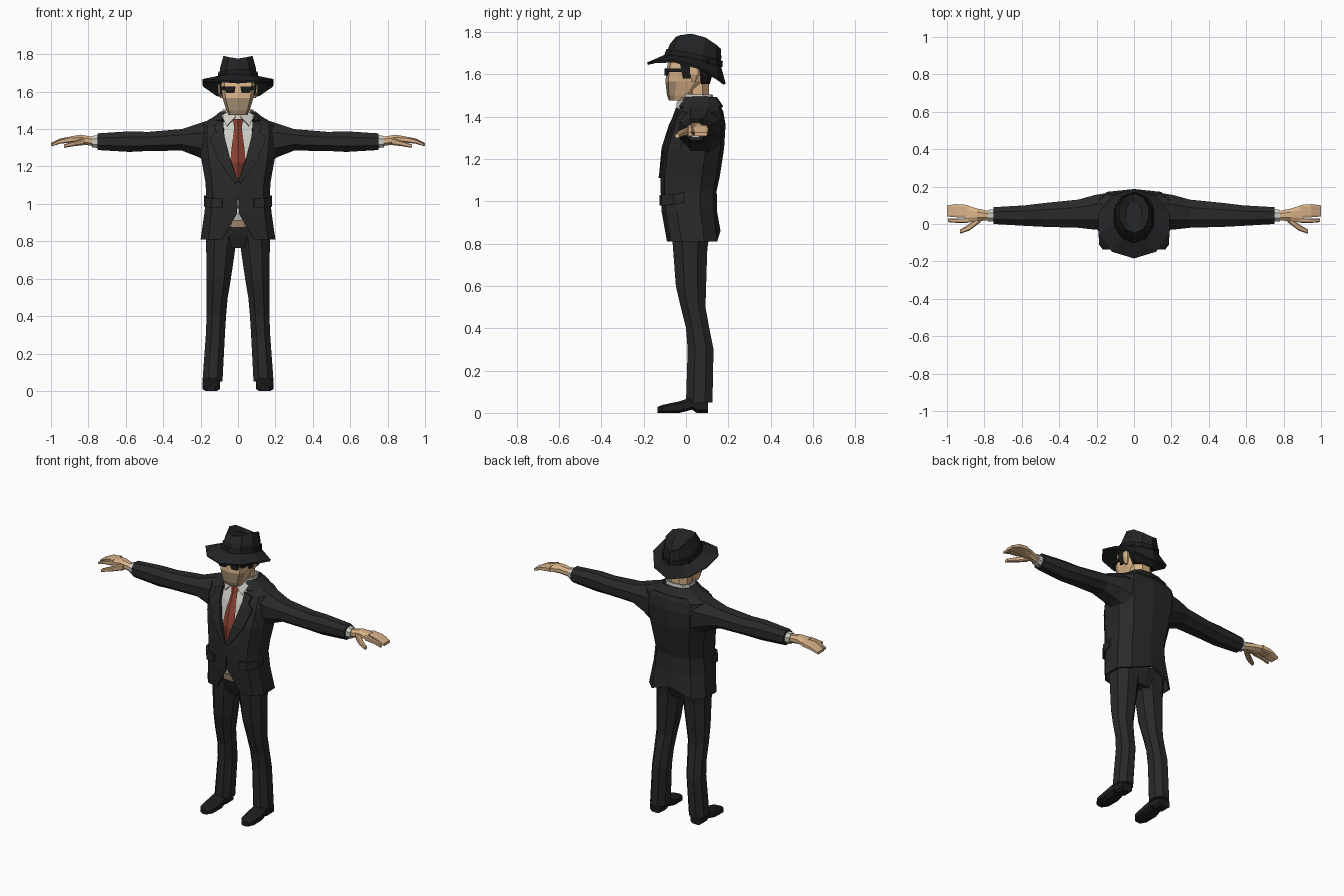
import bpy, bmesh, math

def mat(name, r, g, b):
    m = bpy.data.materials.new(name)
    m.diffuse_color = (r, g, b, 1)
    return m

SUIT = mat("suit_charcoal", .022, .022, .022)
BLACK = mat("shoe_black", .012, .012, .013)
HATC = mat("hat_black", .016, .017, .018)
SHIRT = mat("shirt_grey", .60, .60, .55)
TIE = mat("tie_red", .27, .055, .035)
SKIN = mat("skin", .70, .45, .25)
STUBBLE = mat("stubble", .38, .27, .17)
HAIR = mat("hair_dark", .012, .010, .009)


def loft(name, rings, material, wrap=True, cap=True, mirror=False, thick=0):
    """Skin a list of equal-length point rings into one flat shaded object."""
    bm = bmesh.new()
    vs = [[bm.verts.new(p) for p in r] for r in rings]
    n = len(rings[0])
    for a, b in zip(vs, vs[1:]):
        for i in range(n if wrap else n - 1):
            j = (i + 1) % n
            bm.faces.new((a[i], a[j], b[j], b[i]))
    if wrap and cap:
        bm.faces.new(vs[0])
        bm.faces.new(vs[-1])
    bmesh.ops.remove_doubles(bm, verts=bm.verts, dist=.0005)
    bmesh.ops.recalc_face_normals(bm, faces=bm.faces)
    me = bpy.data.meshes.new(name)
    bm.to_mesh(me)
    bm.free()
    ob = bpy.data.objects.new(name, me)
    bpy.context.collection.objects.link(ob)
    me.materials.append(material)
    if thick:
        s = ob.modifiers.new("thickness", 'SOLIDIFY')
        s.thickness, s.offset = thick, 0
    if mirror:
        ob.modifiers.new("mirror", 'MIRROR').use_clip = False
    return ob


def section(z, xo, yf, w, yb):
    """Body cross-section, open at the front by xo on each side."""
    d = yb - yf
    h = [(xo, yf), (max(.8 * w, xo), yf + .07 * d), (w, yf + .27 * d),
         (w, yb - .3 * d), (.7 * w, yb - .06 * d), (0, yb)]
    h += [(-x, y) for x, y in h[-2::-1]]
    return [(x, y, z) for x, y in h]


def octagon(a0, a1, b0, b1, k=.28):
    """Rectangle with cut corners."""
    da, db = (a1 - a0) * k, (b1 - b0) * k
    return [(a0 + da, b0), (a1 - da, b0), (a1, b0 + db), (a1, b1 - db),
            (a1 - da, b1), (a0 + da, b1), (a0, b1 - db), (a0, b0 + db)]


def along_x(rows, k=.28):
    return [[(x, a, b) for a, b in octagon(*r, k)] for x, *r in rows]


def along_y(rows, k=.2):
    return [[(a, y, b) for a, b in octagon(*r, k)] for y, *r in rows]


def along_z(rows, k=.28):
    return [[(a, b, z) for a, b in octagon(*r, k)] for z, *r in rows]


# Jacket body, open at chest and hem, with a small rear vent
jacket = [section(*r) for r in [
    (.81, .085, -.085, .195, .158), (.95, .006, -.11, .175, .142),
    (1.05, 0, -.115, .165, .14), (1.12, 0, -.115, .17, .155),
    (1.25, .045, -.10, .193, .175), (1.36, .075, -.065, .205, .182),
    (1.42, .08, -.035, .20, .172), (1.465, .075, -.005, .12, .15),
    (1.485, .06, .015, .085, .13)]]
x, y, z = jacket[0][5]
jacket[0][5] = (x, y, z + .05)
loft("jacket", jacket, SUIT, wrap=False, thick=.01)

# Jacket collar, lapels and pocket flaps
loft("jacket_collar", [section(1.445, .085, -.03, .145, .172),
                       section(1.49, .065, .0, .092, .142)], SUIT, wrap=False, thick=.01)
loft("lapel", [[(0, -.122, 1.115), (.015, -.124, 1.11)],
               [(.045, -.11, 1.25), (.105, -.103, 1.23)],
               [(.072, -.075, 1.36), (.15, -.07, 1.355)],
               [(.076, -.062, 1.385), (.115, -.06, 1.38)],
               [(.078, -.042, 1.44), (.13, -.042, 1.42)]],
     SUIT, wrap=False, mirror=True, thick=.012)
loft("pocket_flap", [[(.085, -.119, z), (.138, -.11, z), (.177, -.058, z + .005),
                      (.177, -.005, z + .015)] for z in (.98, 1.03)],
     SUIT, wrap=False, mirror=True, thick=.012)

# Sleeves, cuffs and hands
loft("sleeve", along_x([(.15, -.03, .165, 1.21, 1.45), (.21, -.03, .155, 1.25, 1.43),
                        (.30, -.02, .13, 1.285, 1.40), (.48, -.015, .112, 1.283, 1.385),
                        (.58, -.01, .10, 1.278, 1.388), (.75, 0, .09, 1.288, 1.377)]),
     SUIT, mirror=True)
loft("shirt_cuff", along_x([(.74, .012, .078, 1.298, 1.366),
                            (.78, .014, .076, 1.302, 1.364)]), SHIRT, mirror=True)
loft("palm", along_x([(.77, .02, .068, 1.308, 1.357), (.84, .015, .083, 1.32, 1.37),
                      (.90, .006, .103, 1.327, 1.36)]), SKIN, mirror=True)
loft("fingers", along_x([(.89, .036, .102, 1.328, 1.361), (.95, .036, .106, 1.324, 1.35),
                         (1.0, .04, .10, 1.308, 1.325)], .15), SKIN, mirror=True)
loft("index_finger", along_x([(.89, .006, .031, 1.328, 1.361), (.95, .006, .03, 1.322, 1.345),
                              (.995, .01, .028, 1.308, 1.322)], .2), SKIN, mirror=True)
loft("thumb", along_x([(.82, .01, .05, 1.315, 1.355), (.88, -.035, .0, 1.308, 1.335),
                       (.93, -.052, -.03, 1.30, 1.318)], .2), SKIN, mirror=True)

# Shirt, shirt collar and tie
loft("shirt", [section(*r) for r in [
    (.87, 0, -.078, .15, .11), (.95, 0, -.098, .155, .12), (1.12, 0, -.10, .15, .13),
    (1.25, 0, -.086, .165, .14), (1.36, 0, -.052, .17, .14), (1.42, 0, -.022, .13, .13),
    (1.47, 0, .0, .07, .115)]], SHIRT)
loft("shirt_collar", [section(1.44, .02, -.025, .085, .13), section(1.505, .03, -.01, .078, .122)],
     SHIRT, wrap=False, thick=.008)
loft("collar_point", [[(.012, -.04, 1.465), (.06, -.045, 1.415)],
                      [(.035, -.018, 1.505), (.085, -.012, 1.47)]],
     SHIRT, wrap=False, mirror=True, thick=.008)
loft("tie", [[(-w, y + .01, z), (0, y - .008, z), (w, y + .01, z), (0, y + .02, z)]
             for z, w, y in [(1.455, .028, -.035), (1.41, .02, -.047), (1.30, .034, -.088),
                             (1.22, .042, -.104), (1.115, .004, -.114)]], TIE)

# Trousers, buckle and shoes
loft("trouser_hips", [section(*r) for r in [
    (.765, 0, -.04, .10, .09), (.83, 0, -.07, .165, .115), (.88, 0, -.085, .165, .12)]], SUIT)
loft("belt_buckle", along_z([(.875, -.035, .035, -.094, -.085),
                             (.915, -.035, .035, -.101, -.092)], .1), STUBBLE)
loft("trouser_leg", along_z([(.86, .0, .175, -.068, .11), (.76, .015, .17, -.06, .10),
                             (.60, .038, .168, -.048, .095), (.50, .055, .168, -.025, .092),
                             (.40, .064, .168, .0, .11), (.30, .07, .172, .008, .13),
                             (.05, .083, .19, .0, .125)]), SUIT, mirror=True)
loft("shoe", along_y([(-.135, .12, .168, 0, .028), (-.11, .10, .187, 0, .038),
                      (-.03, .095, .19, 0, .055), (.03, .10, .183, .015, .075),
                      (.05, .10, .183, 0, .075), (.105, .105, .18, 0, .06)]),
     BLACK, mirror=True)

# Head with stubble on the lower front, neck and ears
head = loft("head", [section(*r) for r in [
    (1.475, 0, -.08, .05, .01), (1.50, 0, -.09, .062, .04), (1.565, 0, -.097, .082, .10),
    (1.62, 0, -.093, .09, .11), (1.70, 0, -.075, .088, .12)]], SKIN)
head.data.materials.append(STUBBLE)
for p in head.data.polygons:
    if p.center.z < 1.56 and p.center.y < -.055:
        p.material_index = 1
loft("neck", along_z([(1.42, -.06, .06, .0, .11), (1.57, -.065, .065, .0, .108)]), SKIN)
loft("ear", along_z([(1.565, .08, .094, .025, .045), (1.60, .082, .108, .02, .062),
                     (1.64, .082, .106, .02, .062)]), SKIN, mirror=True)

# Hair and dark glasses
loft("hair", along_z([(1.555, -.075, .075, .06, .113), (1.60, -.098, .098, .055, .125),
                      (1.67, -.098, .098, .03, .13)]), HAIR)
loft("sideburn", along_z([(1.58, .07, .094, -.015, .02), (1.66, .07, .10, -.03, .03)], .1),
     HAIR, mirror=True)
loft("glasses_lens", along_z([(1.593, .02, .062, -.102, -.085),
                              (1.628, .012, .076, -.102, -.08)], .12), BLACK, mirror=True)
loft("glasses_arm", along_z([(1.61, .072, .097, -.085, .02),
                             (1.628, .072, .097, -.085, .02)], .08), BLACK, mirror=True)


def hat_ring(rx, y0, y1, z0, z1, lift, n=10):
    """Oval ring, height sloping front to back and lifted at the sides."""
    pts = []
    for i in range(n):
        a = 2 * math.pi * i / n
        s, t = math.sin(a), (1 - math.cos(a)) / 2
        pts.append((rx * s, y0 + (y1 - y0) * t, z0 + (z1 - z0) * t + lift * s * s))
    return pts


# Hat: sloped brim, crown with a sunk crease, band
loft("hat_brim", [hat_ring(.198, -.182, .182, 1.65, 1.553, .05),
                  hat_ring(.10, -.09, .16, 1.69, 1.635, .01)],
     HATC, cap=False, thick=.012)
loft("hat_crown", [hat_ring(.105, -.095, .163, 1.685, 1.63, .005),
                   hat_ring(.10, -.078, .167, 1.74, 1.68, .01),
                   hat_ring(.082, -.048, .165, 1.777, 1.72, .038),
                   hat_ring(.045, -.02, .12, 1.765, 1.715, .02)], HATC)
loft("hat_band", [hat_ring(.111, -.10, .169, 1.69, 1.635, .005),
                  hat_ring(.107, -.09, .171, 1.718, 1.662, .008)],
     BLACK, cap=False, thick=.006)
